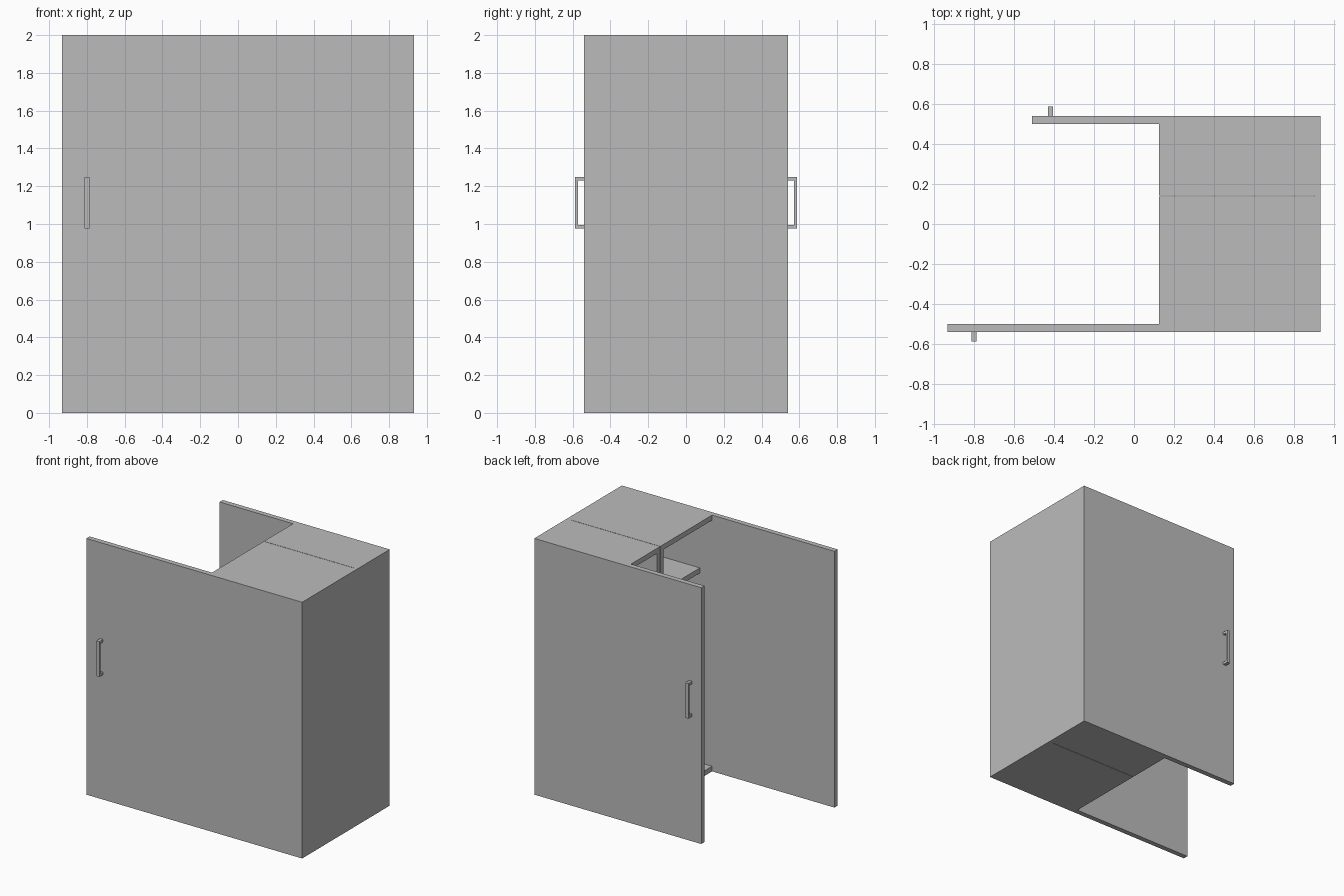
import bpy

cube = bpy.data.objects.get("Cube")
if cube:
    bpy.data.objects.remove(cube, do_unlink=True)

grey = bpy.data.materials.new("panel_grey")
grey.use_nodes = True
GREY = (0.5, 0.5, 0.5, 1)
grey.diffuse_color = GREY
grey.node_tree.nodes["Principled BSDF"].inputs["Base Color"].default_value = GREY


def box(name, x, y, z):
    """Add a box from (low, high) ranges on each axis."""
    spans = (x, y, z)
    bpy.ops.mesh.primitive_cube_add(size=1, location=[sum(s) / 2 for s in spans])
    ob = bpy.context.object
    ob.name = name
    ob.scale = [abs(s[1] - s[0]) for s in spans]
    bpy.ops.object.transform_apply(location=False, rotation=False, scale=True)
    ob.data.materials.append(grey)
    return ob


T = 0.04                      # board thickness
HEIGHT = 2.0
MOUTH, REAR, END = 0.125, 0.9, 0.932
SIDE = 0.54                   # outer faces of the long panels
SEAM = 0.14                   # joint between the two units
GAP = 0.0015
full = (0, HEIGHT)

# Long outer panels and the shared rear wall
box("front_panel", (-0.932, REAR), (-SIDE, -SIDE + T), full)
box("back_panel", (-0.51, REAR), (SIDE - T, SIDE), full)
box("rear_wall", (REAR, END), (-SIDE, SIDE), full)

# Two adjoining units, each with a top, base, divider and recessed shelves
units = {
    "wide": (-SIDE + T, SEAM - GAP, -1),
    "narrow": (SEAM + GAP, SIDE - T, 1),
}
for name, (low, high, side) in units.items():
    box(name + "_top", (MOUTH, REAR), (low, high), (HEIGHT - T, HEIGHT))
    box(name + "_base", (MOUTH, REAR), (low, high), (0, T))
    if side < 0:
        divider = (high - T, high)
        inner = (low, high - T)
    else:
        divider = (low, low + T)
        inner = (low + T, high)
    box(name + "_divider", (MOUTH, REAR), divider, (T, HEIGHT - T))
    for i in range(3):
        top = 1.56 - 0.51 * i
        box(f"{name}_shelf_{i + 1}", (0.23, REAR), inner, (top - T, top))

# Pull handles: a grip on two short posts
for name, x, side in (("front", -0.8, -1), ("back", -0.418, 1)):
    span = (x - 0.013, x + 0.013)
    face, inside, outside = (side * d for d in (SIDE, 0.573, 0.587))
    box(name + "_handle_grip", span, (inside, outside), (0.975, 1.25))
    for part, z in (("lower", 0.975), ("upper", 1.23)):
        box(f"{name}_handle_{part}_post", span, (face, inside), (z, z + 0.02))
